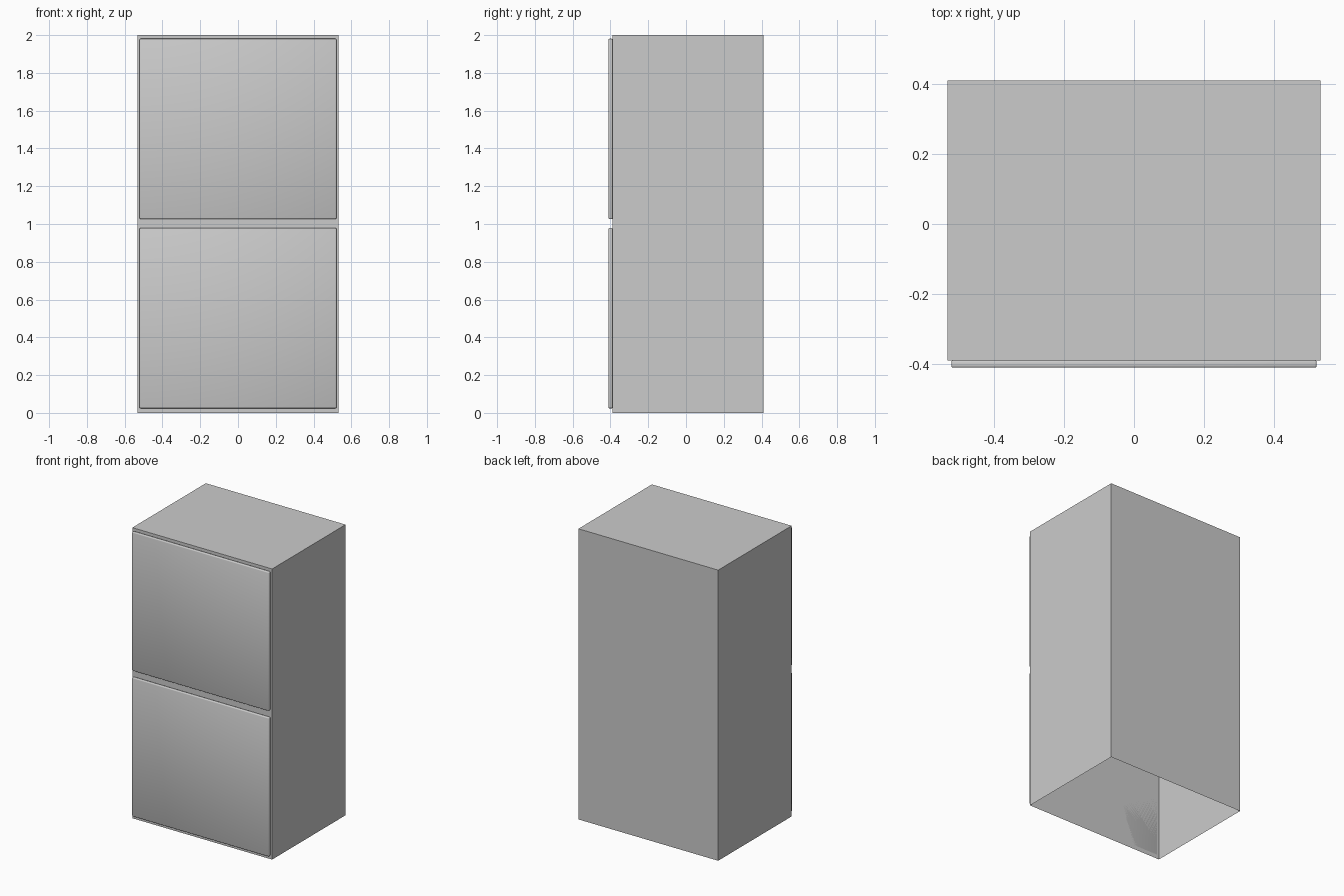
import bpy, bmesh
from mathutils import Matrix, Vector

if "Cube" in bpy.data.objects:
    bpy.data.objects.remove(bpy.data.objects["Cube"])


def box(name, lo, hi, open_bottom=False):
    lo, hi = Vector(lo), Vector(hi)
    bm = bmesh.new()
    bmesh.ops.create_cube(bm, size=1, matrix=Matrix.Translation((lo + hi) / 2)
                          @ Matrix.Diagonal((*(hi - lo), 1)))
    if open_bottom:
        bm.normal_update()
        bottom = [f for f in bm.faces if f.normal.z < -0.9]
        bmesh.ops.delete(bm, geom=bottom, context='FACES_ONLY')
    mesh = bpy.data.meshes.new(name)
    bm.to_mesh(mesh)
    bm.free()
    obj = bpy.data.objects.new(name, mesh)
    bpy.context.collection.objects.link(obj)
    return obj


# Cabinet shell, thin-walled and open underneath
box("cabinet_body", (-0.532, -0.389, 0), (0.532, 0.41, 2), open_bottom=True)

# Two softly rounded front panels
for name, z in (("lower_panel", 0.024), ("upper_panel", 1.026)):
    panel = box(name, (-0.521, -0.41, z), (0.521, -0.389, z + 0.955))
    panel.data.shade_smooth()
    bevel = panel.modifiers.new("rounded_edges", 'BEVEL')
    bevel.width = 0.005
    bevel.segments = 2
